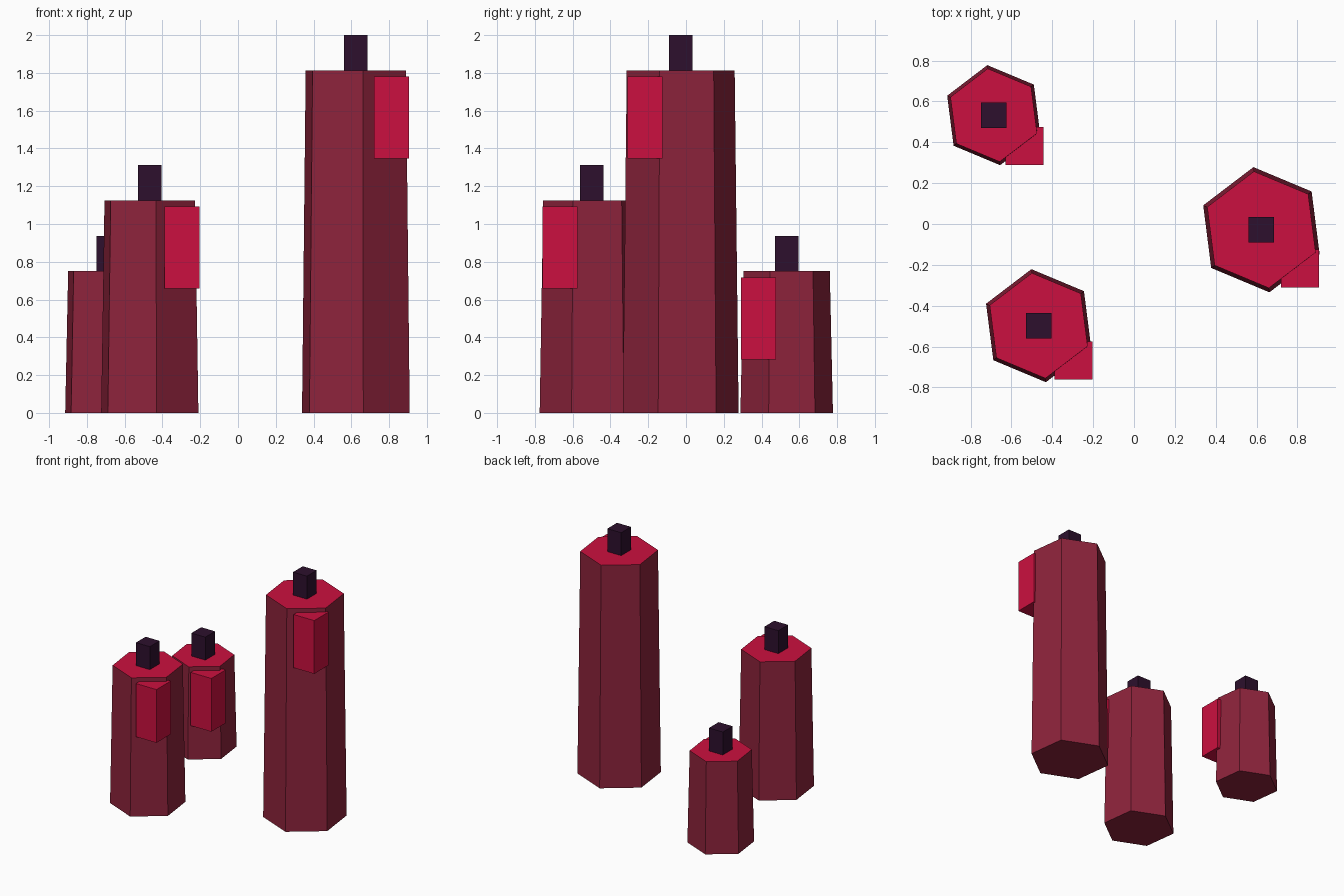
import bpy
import math

cube = bpy.data.objects.get("Cube")
if cube:
    bpy.data.objects.remove(cube, do_unlink=True)


def make_material(name, rgb):
    mat = bpy.data.materials.new(name)
    mat.use_nodes = True
    color = (*rgb, 1.0)
    mat.diffuse_color = color
    mat.node_tree.nodes["Principled BSDF"].inputs["Base Color"].default_value = color
    return mat


DARK_WAX = make_material("dark red wax", (0.27, 0.017, 0.045))
BRIGHT_WAX = make_material("bright red wax", (0.60, 0.005, 0.05))
WICK = make_material("dark purple wick", (0.026, 0.005, 0.026))


def box(name, center, size, mat):
    bpy.ops.mesh.primitive_cube_add(size=1, location=center)
    obj = bpy.context.object
    obj.name = name
    obj.scale = size
    obj.data.materials.append(mat)
    return obj


def candle(label, x, y, height, r_bottom, r_top, drip_offset):
    # Tapered hexagonal body with a melted, brighter top face
    bpy.ops.mesh.primitive_cone_add(vertices=6, radius1=r_bottom, radius2=r_top,
                                    depth=height, location=(x, y, height / 2),
                                    rotation=(0, 0, math.radians(7.3)))
    body = bpy.context.object
    body.name = label + "_candle_body"
    body.data.materials.append(DARK_WAX)
    body.data.materials.append(BRIGHT_WAX)
    for face in body.data.polygons:
        face.material_index = 1 if face.normal.z > 0.9 else 0

    # Square wick, sunk a little into the wax
    box(label + "_wick", (x, y, height + 0.0675), (0.125, 0.125, 0.24), WICK)

    # Wax drip on the front left corner
    box(label + "_wax_drip", (x + drip_offset, y - drip_offset, height - 0.25),
        (0.186, 0.186, 0.435), BRIGHT_WAX)


candle("tall", 0.624, -0.028, 1.813, 0.309, 0.288, 0.189)
candle("medium", -0.467, -0.498, 1.125, 0.279, 0.260, 0.170)
candle("short", -0.687, 0.533, 0.75, 0.247, 0.230, 0.150)
